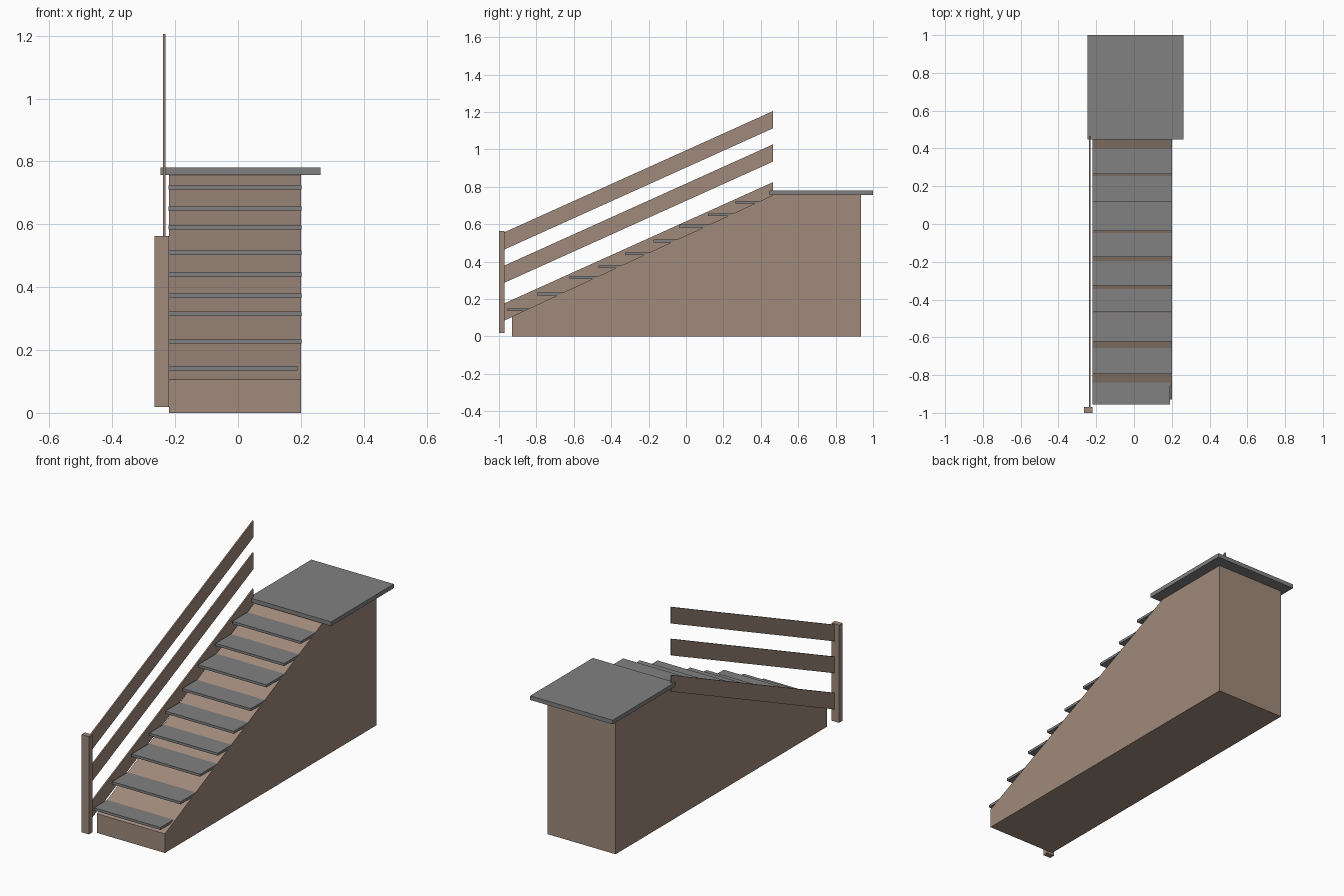
import bpy

if "Cube" in bpy.data.objects:
    bpy.data.objects.remove(bpy.data.objects["Cube"])


def material(name, rgb):
    m = bpy.data.materials.new(name)
    m.diffuse_color = (*rgb, 1)
    m.use_nodes = True
    m.node_tree.nodes["Principled BSDF"].inputs["Base Color"].default_value = m.diffuse_color
    return m


BROWN = material("wood_brown", (0.35, 0.255, 0.20))
GRAY = material("tread_gray", (0.22, 0.22, 0.22))


def extrude_x(name, profile, x0, x1, mat):
    """Solid made from a (y, z) profile, counter-clockwise seen from +x."""
    n = len(profile)
    verts = [(x, y, z) for x in (x0, x1) for y, z in profile]
    faces = [list(range(n))[::-1], list(range(n, 2 * n))]
    faces += [[i, (i + 1) % n, n + (i + 1) % n, n + i] for i in range(n)]
    me = bpy.data.meshes.new(name)
    me.from_pydata(verts, [], faces)
    me.materials.append(mat)
    ob = bpy.data.objects.new(name, me)
    bpy.context.collection.objects.link(ob)
    return ob


def box(name, x0, x1, y0, y1, z0, z1, mat):
    return extrude_x(name, [(y0, z0), (y1, z0), (y1, z1), (y0, z1)], x0, x1, mat)


# Solid sloped body below the stairs
Y0, Z0, Y1, Z1 = -0.93, 0.107, 0.468, 0.757
extrude_x("stair_body", [(Y0, 0), (0.935, 0), (0.935, Z1), (Y1, Z1), (Y0, Z0)],
          -0.22, 0.20, BROWN)

# Landing slab
box("landing", -0.247, 0.262, 0.447, 1.0, 0.757, 0.78, GRAY)

# Treads, each running back until it meets the slope: (front y, centre z)
treads = [(-0.955, 0.142), (-0.795, 0.227), (-0.622, 0.315), (-0.467, 0.373),
          (-0.325, 0.441), (-0.175, 0.510), (-0.037, 0.590), (0.118, 0.650),
          (0.265, 0.717)]
SLOPE = (Y1 - Y0) / (Z1 - Z0)
for i, (y, z) in enumerate(treads):
    lo, hi = z - 0.007, z + 0.007
    back = [Y0 + (h - Z0) * SLOPE + 0.004 for h in (lo, hi)]
    extrude_x(f"tread_{i + 1}", [(y, lo), (back[0], lo), (back[1], hi), (y, hi)],
              -0.221, 0.19 if i == 0 else 0.202, GRAY)

# Newel post and three sloping rails on the left
box("newel_post", -0.266, -0.22, -1.0, -0.97, 0.018, 0.563, BROWN)
for name, z in (("lower_rail", 0.083), ("middle_rail", 0.285), ("upper_rail", 0.463)):
    extrude_x(name, [(-0.975, z), (0.466, z + 0.65), (0.466, z + 0.742), (-0.975, z + 0.092)],
              -0.238, -0.231, BROWN)
